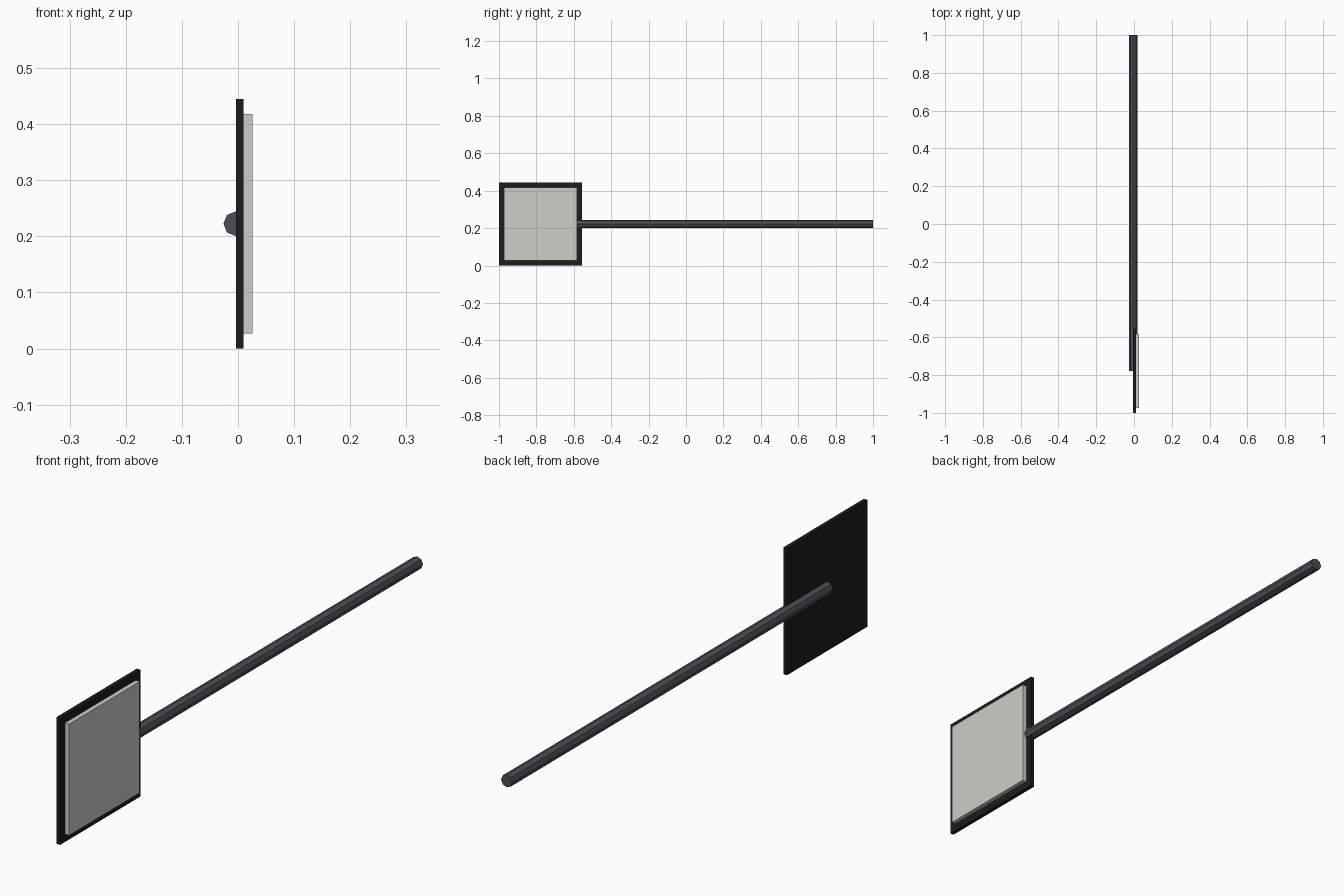
import bpy, math

if "Cube" in bpy.data.objects:
    bpy.data.objects.remove(bpy.data.objects["Cube"])

def paint(obj, name, rgb):
    mat = bpy.data.materials.new(name)
    mat.diffuse_color = (*rgb, 1)
    mat.use_nodes = True
    mat.node_tree.nodes["Principled BSDF"].inputs["Base Color"].default_value = mat.diffuse_color
    obj.data.materials.append(mat)

def box(name, lo, hi):
    mid = [(a + b) / 2 for a, b in zip(lo, hi)]
    bpy.ops.mesh.primitive_cube_add(size=1, location=mid)
    obj = bpy.context.object
    obj.name = name
    obj.scale = [b - a for a, b in zip(lo, hi)]
    bpy.ops.object.transform_apply(location=False, rotation=False, scale=True)
    return obj

SIDE = 0.445      # square board
MARGIN = 0.027    # dark border around the pale face
CENTRE_Y = -1 + SIDE / 2

# Dark backing board
board = box("backing_board", (-0.004, -1, 0), (0.010, -1 + SIDE, SIDE))
paint(board, "board_black", (0.012, 0.012, 0.014))

# Pale raised face panel
panel = box("face_panel", (0.010, -1 + MARGIN, MARGIN),
            (0.026, -1 + SIDE - MARGIN, SIDE - MARGIN))
paint(panel, "panel_pale", (0.62, 0.62, 0.58))

# Eight-sided handle running from the board centre
bpy.ops.mesh.primitive_cylinder_add(
    vertices=8, radius=0.022, depth=1 - CENTRE_Y,
    location=(-0.004, (1 + CENTRE_Y) / 2, SIDE / 2),
    rotation=(math.pi / 2, 0, 0))
pole = bpy.context.object
pole.name = "handle_pole"
paint(pole, "pole_grey", (0.07, 0.08, 0.09))
